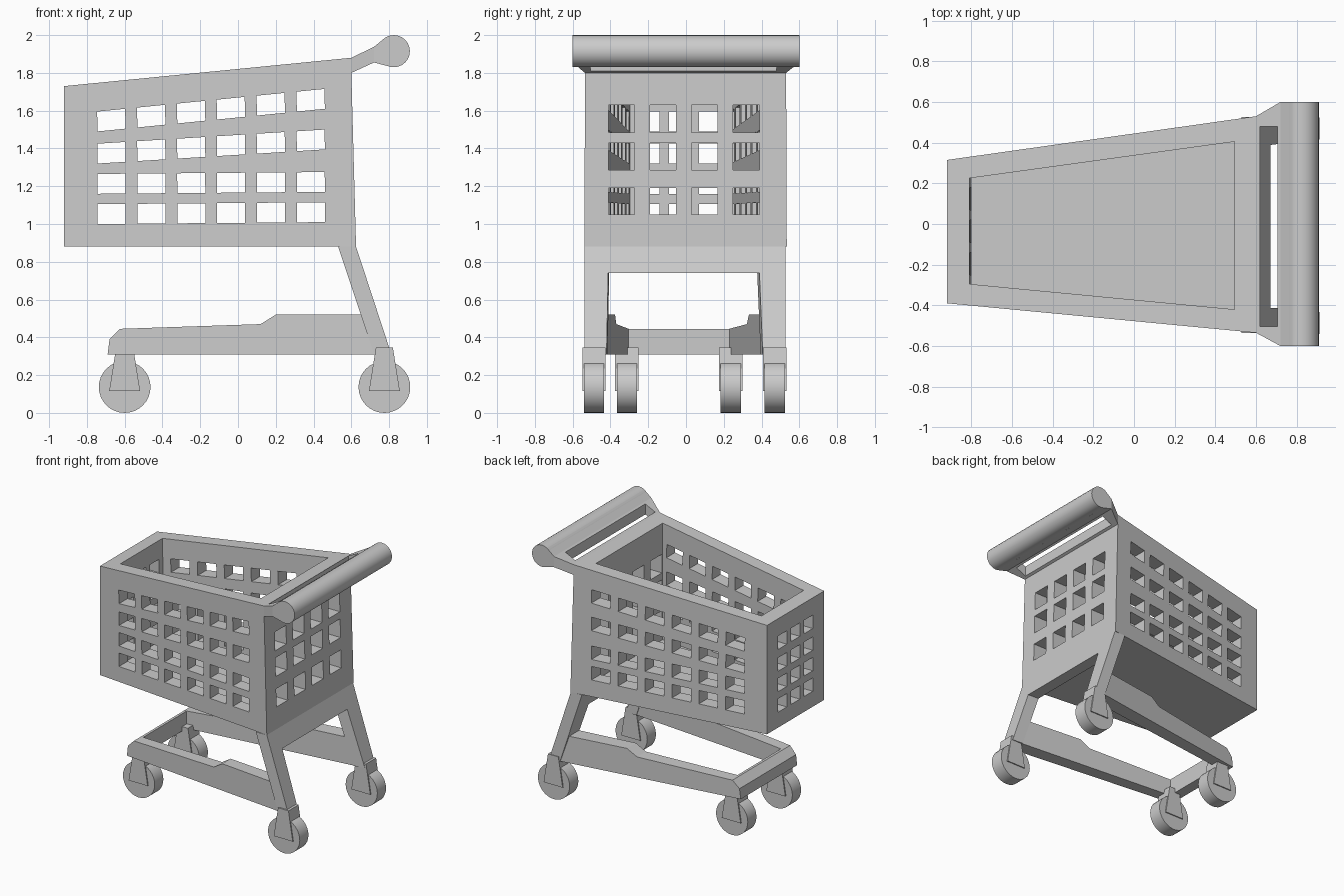
import bpy, bmesh, math

if "Cube" in bpy.data.objects:
    bpy.data.objects.remove(bpy.data.objects["Cube"])


def line(x0, y0, x1, y1):
    """Straight y(x) function, used for the tapering walls."""
    return lambda x: y0 + (y1 - y0) * (x - x0) / (x1 - x0)


def const(y):
    return lambda x: y


def make(name, prisms):
    """Each prism: (xz profile, y_low(x), y_high(x)); all go in one object."""
    bm = bmesh.new()
    for profile, lo, hi in prisms:
        a = [bm.verts.new((x, lo(x), z)) for x, z in profile]
        b = [bm.verts.new((x, hi(x), z)) for x, z in profile]
        bm.faces.new(a)
        bm.faces.new(b[::-1])
        n = len(a)
        for i in range(n):
            j = (i + 1) % n
            bm.faces.new((a[j], a[i], b[i], b[j]))
    bmesh.ops.recalc_face_normals(bm, faces=bm.faces[:])
    me = bpy.data.meshes.new(name)
    bm.to_mesh(me)
    bm.free()
    ob = bpy.data.objects.new(name, me)
    bpy.context.collection.objects.link(ob)
    return ob


def rect(x0, x1, z0, z1):
    return [(x0, z0), (x1, z0), (x1, z1), (x0, z1)]


def cut(ob, prisms):
    cutter = make("cutter", prisms)
    cutter.hide_render = True
    mod = ob.modifiers.new("cut", 'BOOLEAN')
    mod.operation, mod.solver, mod.object = 'DIFFERENCE', 'EXACT', cutter
    bpy.context.view_layer.objects.active = ob
    bpy.ops.object.modifier_apply(modifier=mod.name)
    bpy.data.objects.remove(cutter)


def cylinder(name, r, width, loc, segs):
    bpy.ops.mesh.primitive_cylinder_add(vertices=segs, radius=r, depth=width, location=loc,
                                        rotation=(math.pi / 2, 0, 0))
    ob = bpy.context.object
    ob.name = name
    bpy.ops.object.shade_smooth_by_angle(angle=math.radians(35))


# Tapered basket
basket = make("basket", [([(-.92, .88), (.625, .88), (.60, 1.80), (.60, 1.88), (-.92, 1.73)],
                          line(-.92, -.39, .60, -.535), line(-.92, .315, .60, .53))])
cut(basket, [([(-.80, .96), (.495, .96), (.495, 2.2), (-.815, 2.2)],
              line(-.81, -.295, .495, -.42), line(-.81, .225, .495, .405))])

# Side openings: rows fan out with the sloping rim
rows = [(1.00, 1.01), (1.16, 1.17), (1.32, 1.395), (1.49, 1.61)]
holes = []
for r, (zl, zr) in enumerate(rows):
    z = line(-.745, zl, .46, zr)
    for c in range(6):
        x0 = -.743 + .211 * c
        x1 = x0 + .148
        s = -.003 * r / 3
        holes.append(([(x0, z(x0)), (x1, z(x1)), (x1 + s, z(x1) + .105), (x0 + s, z(x0) + .105)],
                      const(-1), const(1)))
cut(basket, holes)

# Rear openings (4 x 3) and front openings (3 x 4)
cut(basket, [(rect(.45, .70, z0, z1), const(y), const(y + .138))
             for z0, z1 in ((1.05, 1.19), (1.285, 1.43), (1.485, 1.63))
             for y in (-.41, -.19, .03, .25)])
cut(basket, [(rect(-1.0, -.75, z, z + .105), const(y), const(y + .11))
             for z, _ in rows for y in (-.25, -.09, .07)])

# Handle bracket with slot, and round grip
bracket = make("handle_bracket", [
    ([(.60, 1.80), (.72, 1.855), (.72, 1.938), (.60, 1.88)],
     line(.60, -.535, .72, -.60), line(.60, .53, .72, .60)),
])
cut(bracket, [(rect(.62, .705, 1.5, 2.2), const(-.505), const(.48))])
make("grip_root", [([(.72, 1.855), (.80, 1.834), (.83, 1.92), (.78, 1.987), (.72, 1.938)],
                    const(-.60), const(.60))])
cylinder("handle_grip", .085, 1.2, (.825, 0, 1.915), 24)

# Rear panel and legs
make("rear_panel", [([(.53, .88), (.577, .74), (.671, .74), (.625, .88)], const(-.535), const(.525))])
leg = [(.53, .88), (.65, .52), (.72, .31), (.812, .31), (.625, .88)]
make("rear_leg_right", [(leg, const(-.537), line(.60, -.408, .80, -.42))])
make("rear_leg_left", [(leg, line(.60, .38, .80, .405), const(.527))])

# Lower frame
rail = [(-.69, .31), (.74, .31), (.67, .52), (.20, .52), (.12, .47), (-.625, .445), (-.68, .39)]
make("rail_right", [(rail, line(-.69, -.385, .74, -.535), line(-.61, -.305, .65, -.415))])
make("rail_left", [(rail, line(-.61, .23, .65, .39), line(-.69, .31, .74, .525))])
make("front_crossbar", [([(-.69, .31), (-.605, .31), (-.605, .445), (-.625, .445), (-.68, .39)],
                         const(-.315), const(.24))])

# Casters: wheel plus tapering fork
for name, x, y in (("front_right", -.60, -.313), ("front_left", -.60, .237),
                   ("rear_right", .775, -.487), ("rear_left", .775, .47)):
    cylinder("wheel_" + name, .137, .107, (x, y, .137), 32)
    make("fork_" + name, [([(x - .082, .115), (x + .082, .115), (x + .045, .345), (x - .045, .345)],
                           const(y - .062), const(y + .062))])
